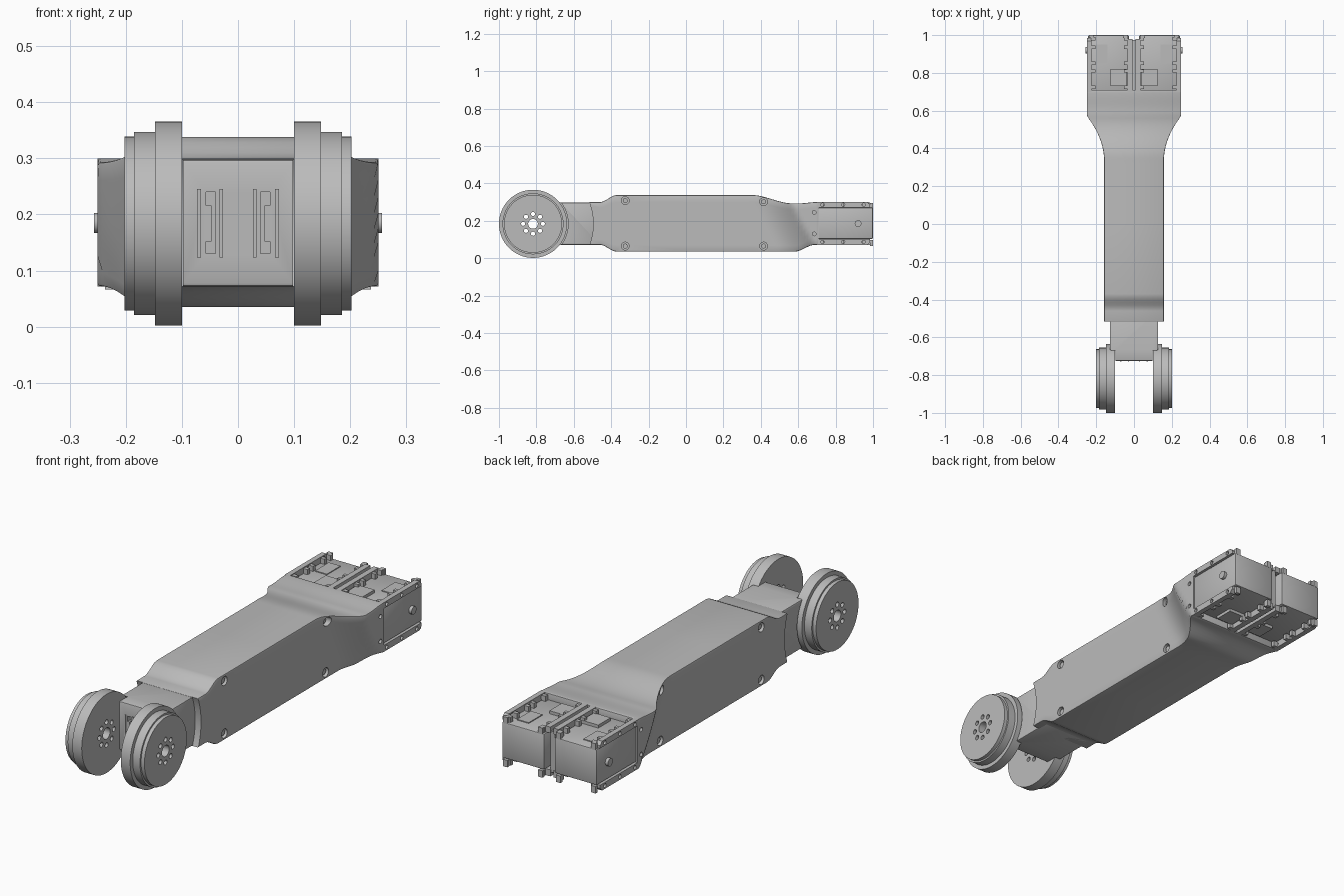
import bpy, bmesh, math
from mathutils import Matrix, Vector

cube = bpy.data.objects.get("Cube")
if cube:
    bpy.data.objects.remove(cube, do_unlink=True)

grey = bpy.data.materials.new("machined_grey")
grey.use_nodes = True
grey.diffuse_color = (0.5, 0.5, 0.5, 1)
grey.node_tree.nodes["Principled BSDF"].inputs["Base Color"].default_value = (0.5, 0.5, 0.5, 1)
parts = []


def finish(name, bm, keep=True):
    bmesh.ops.recalc_face_normals(bm, faces=bm.faces)
    mesh = bpy.data.meshes.new(name)
    bm.to_mesh(mesh)
    bm.free()
    mesh.materials.append(grey)
    ob = bpy.data.objects.new(name, mesh)
    bpy.context.collection.objects.link(ob)
    if keep:
        parts.append(ob)
    return ob


def add_box(bm, lo, hi):
    lo, hi = Vector(lo), Vector(hi)
    m = Matrix.Translation((lo + hi) / 2) @ Matrix.Diagonal((*[abs(v) for v in hi - lo], 1))
    bmesh.ops.create_cube(bm, size=1, matrix=m)


def add_rod(bm, x0, x1, y, z, r, sides=24):
    # cylinder along x
    m = Matrix.Translation(((x0 + x1) / 2, y, z)) @ Matrix.Rotation(math.pi / 2, 4, 'Y')
    bmesh.ops.create_cone(bm, cap_ends=True, segments=sides, radius1=r, radius2=r,
                          depth=abs(x1 - x0), matrix=m)


def boxes(name, spans, keep=True):
    bm = bmesh.new()
    for lo, hi in spans:
        add_box(bm, lo, hi)
    return finish(name, bm, keep)


def rods(name, specs, keep=True, sides=24):
    bm = bmesh.new()
    for spec in specs:
        add_rod(bm, *spec, sides)
    return finish(name, bm, keep)


def apply(ob, mod):
    with bpy.context.temp_override(object=ob, active_object=ob, selected_objects=[ob]):
        bpy.ops.object.modifier_apply(modifier=mod.name)


def bevel(ob, width, segments=2):
    mod = ob.modifiers.new("Bevel", 'BEVEL')
    mod.width, mod.segments = width, segments
    mod.limit_method, mod.angle_limit = 'ANGLE', math.radians(50)
    apply(ob, mod)


def cut(ob, cutter):
    mod = ob.modifiers.new("Cut", 'BOOLEAN')
    mod.operation, mod.solver, mod.object = 'DIFFERENCE', 'EXACT', cutter
    cutter.hide_render = True
    apply(ob, mod)
    bpy.data.objects.remove(cutter, do_unlink=True)


def ramp(v, a, b):
    return min(1, max(0, (v - a) / (b - a)))


def ease(v, a, b):
    t = ramp(v, a, b)
    return t * t * (3 - 2 * t)


# Arm housing: lofted cross-sections, flaring later towards the bottom
LEVELS = 8
START, END = -0.52, 0.71
stations = [START] + [-0.46 + 0.015 * i for i in range(7)] + [0.0, 0.2]
stations += [0.32 + 0.015 * i for i in range(26)] + [END]
bm = bmesh.new()
rings = []
for y in stations:
    top = 0.30 + 0.038 * ease(y, -0.46, -0.37) - 0.045 * ease(y, 0.35, 0.57) + 0.007 * ease(y, 0.6, 0.7)
    bottom = 0.072 - 0.037 * ease(y, -0.46, -0.37) + 0.037 * ease(y, 0.58, 0.69)
    right, left = [], []
    for i in range(LEVELS + 1):
        f = i / LEVELS
        late = 1 - f
        w = 0.158 + 0.092 * ramp(y, 0.33 + 0.17 * late, 0.57 + 0.12 * late) ** 2
        z = bottom + (top - bottom) * f
        right.append(bm.verts.new((w, y, z)))
        left.append(bm.verts.new((-w, y, z)))
    rings.append(right + left[::-1])
for a, b in zip(rings, rings[1:]):
    n = len(a)
    for i in range(n):
        bm.faces.new((a[i], a[(i + 1) % n], b[(i + 1) % n], b[i]))
bm.faces.new(rings[0])
bm.faces.new(rings[-1])
housing = finish("arm_housing", bm)
bevel(housing, 0.005)

WHEEL_Y, WHEEL_Z = -0.818, 0.184
# Curved shoulder around each wheel
cut(housing, rods("shoulder_cutter", [(s * 0.127, s * 0.3, WHEEL_Y, WHEEL_Z, 0.322) for s in (1, -1)],
                  False, 96))
# Cover bolts in counterbores, and small holes behind the side panel
bolts = [(-0.325, 0.308), (-0.325, 0.065), (0.415, 0.302), (0.415, 0.065)]
cut(housing, rods("bolt_cutter", [(s * 0.14, s * 0.25, y, z, 0.021) for s in (1, -1) for y, z in bolts], False))
cut(housing, rods("pin_cutter", [(s * 0.235, s * 0.3, 0.685, z, 0.01) for s in (1, -1) for z in (0.13, 0.245)],
                  False, 16))
rods("cover_bolts", [(s * 0.13, s * 0.15, y, z, 0.013) for s in (1, -1) for y, z in bolts])

# Neck between the wheels, with round wheel pockets and front slots
neck = boxes("neck", [((-0.128, -0.725, 0.072), (0.128, -0.46, 0.298))])
bevel(neck, 0.006)
cut(neck, rods("pocket_cutter", [(s * 0.098, s * 0.3, WHEEL_Y, WHEEL_Z, 0.188) for s in (1, -1)], False, 96))
cut(neck, boxes("slot_cutter", [((s * 0.04, -0.8, 0.13), (s * 0.057, -0.7, 0.24)) for s in (1, -1)], False))
for s in (1, -1):
    boxes("slot_filler", [((s * 0.047, -0.725, 0.152), (s * 0.057, -0.7, 0.216))])
    boxes("slot_border", [((s * 0.066, -0.728, 0.123), (s * 0.073, -0.72, 0.245)),
                          ((s * 0.027, -0.728, 0.123), (s * 0.033, -0.72, 0.245))])

# Stepped wheels with a drilled hub
steps = [(0.1, 0.148, 0.182), (0.148, 0.185, 0.163), (0.185, 0.202, 0.155)]
for s, side in ((1, "left"), (-1, "right")):
    bm = bmesh.new()
    previous = None
    first = None
    for x0, x1, r in steps:
        for x in (x0, x1):
            ring = [bm.verts.new((s * x, WHEEL_Y + r * math.cos(math.tau * i / 96),
                                  WHEEL_Z + r * math.sin(math.tau * i / 96))) for i in range(96)]
            if previous:
                for i in range(96):
                    j = (i + 1) % 96
                    bm.faces.new((previous[i], previous[j], ring[j], ring[i]))
            first = first or ring
            previous = ring
    bm.faces.new(first)
    bm.faces.new(previous)
    wheel = finish(side + "_wheel", bm)
    holes = [(s * 0.05, s * 0.25, WHEEL_Y, WHEEL_Z, 0.026)]
    for i in range(8):
        a = math.tau * i / 8
        holes.append((s * 0.05, s * 0.25, WHEEL_Y + 0.053 * math.cos(a), WHEEL_Z + 0.053 * math.sin(a), 0.011))
    cut(wheel, rods("hub_cutter", holes, False))

# Rear end: two motor cases held between flanged rails
boxes("centre_web", [((-0.012, 0.70, 0.09), (0.012, 0.975, 0.28))])
for s, side in ((1, "left"), (-1, "right")):
    case = boxes(side + "_motor_case", [((s * 0.027, 0.70, 0.104), (s * 0.243, 1.0, 0.27))])
    bevel(case, 0.006)
    boxes(side + "_motor_pads", [((s * 0.04, 0.73, 0.265), (s * 0.125, 0.82, 0.284)),
                                 ((s * 0.04, 0.73, 0.09), (s * 0.125, 0.82, 0.11)),
                                 ((s * 0.14, 0.85, 0.265), (s * 0.2, 0.95, 0.274))])
    rods(side + "_axle_boss", [(s * 0.23, s * 0.257, 0.92, 0.185, 0.018)])
    for level, z0, z1 in (("top", 0.272, 0.30), ("bottom", 0.072, 0.102)):
        # outer flange with clipped rear corner
        flange = boxes(side + "_" + level + "_flange", [((s * 0.226, 0.70, z0), (s * 0.25, 0.985, z1))])
        bm = bmesh.new()
        bm.from_mesh(flange.data)
        edge_z = z1 if level == "top" else z0
        corner = [e for e in bm.edges if all(v.co.y > 0.9 and abs(v.co.z - edge_z) < 0.001 for v in e.verts)]
        bmesh.ops.bevel(bm, geom=corner, offset=0.015, segments=1, affect='EDGES')
        bm.to_mesh(flange.data)
        bm.free()
        zm = (z0 + z1) / 2
        cut(flange, rods("flange_cutter", [(s * 0.2, s * 0.3, y, zm, 0.009) for y in (0.73, 0.84, 0.95)],
                         False, 16))
        # inner rail and the clips gripping the case
        boxes(side + "_" + level + "_rail", [((s * 0.008, 0.70, z0), (s * 0.034, 0.98, z1))])
        clips = []
        for y in (0.725, 0.81, 0.85, 0.935, 0.98):
            clips.append(((s * 0.205, y - 0.009, z0), (s * 0.228, y + 0.009, z1 - 0.004)))
            clips.append(((s * 0.032, y - 0.009, z0), (s * 0.054, y + 0.009, z1 - 0.004)))
        for x in (0.035, 0.215):
            clips.append(((s * x, 0.985, z0 - 0.006), (s * (x + 0.022), 1.0, z1 - 0.004)))
        boxes(side + "_" + level + "_clips", clips)
    # raised strip along the front of the side panel
    boxes(side + "_panel_edge", [((s * 0.23, 0.695, 0.1), (s * 0.25, 0.712, 0.275))])

# Smooth curved faces, keep edges crisp
bpy.ops.object.select_all(action='DESELECT')
for ob in parts:
    ob.select_set(True)
bpy.context.view_layer.objects.active = housing
bpy.ops.object.shade_smooth_by_angle(angle=math.radians(30))
